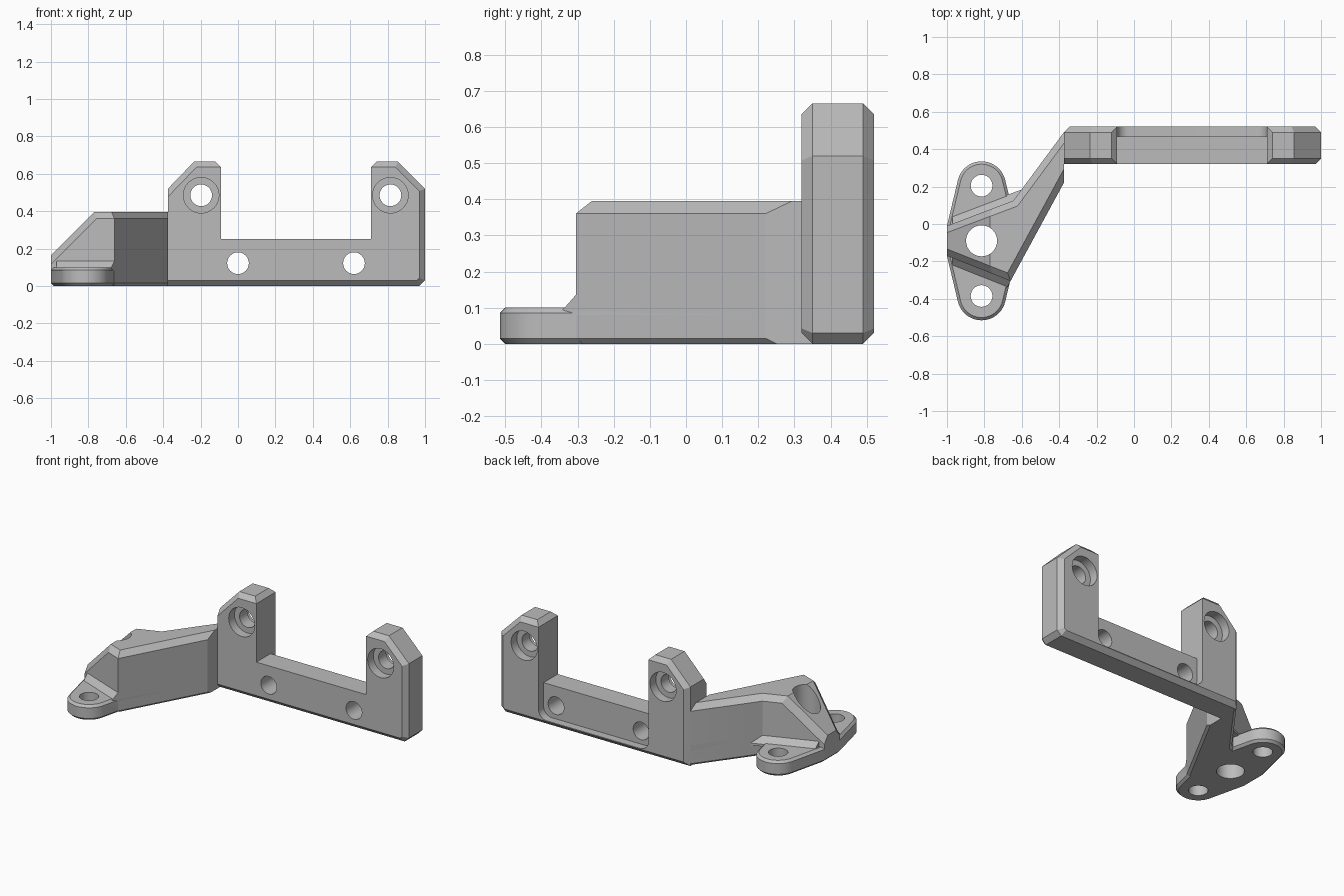
import bpy, bmesh
from math import sin, cos, radians
from mathutils import Vector

cube = bpy.data.objects.get("Cube")
if cube:
    bpy.data.objects.remove(cube)

grey = bpy.data.materials.new("plain grey")
grey.use_nodes = True
grey.diffuse_color = (0.5, 0.5, 0.5, 1)
grey.node_tree.nodes["Principled BSDF"].inputs["Base Color"].default_value = (0.5, 0.5, 0.5, 1)


def arc(cx, cy, r, start, end, n):
    angles = [radians(start + (end - start) * i / n) for i in range(n + 1)]
    return [(cx + r * cos(a), cy + r * sin(a)) for a in angles]


def inset(poly, dists):
    """Move each edge of a counter-clockwise outline inward by its own distance."""
    n = len(poly)
    if not isinstance(dists, list):
        dists = [dists] * n
    normals = []
    for i in range(n):
        e = (Vector(poly[(i + 1) % n]) - Vector(poly[i])).normalized()
        normals.append((-e.y, e.x))
    result = []
    for i, (x, y) in enumerate(poly):
        (ax, ay), (bx, by) = normals[i - 1], normals[i]
        da, db = dists[i - 1], dists[i]
        det = ax * by - ay * bx
        result.append((x + (da * by - db * ay) / det, y + (ax * db - bx * da) / det))
    return result


def loft(name, layers, axis="z"):
    """Solid through matching outlines stacked along an axis."""
    bm = bmesh.new()
    rings = []
    for poly, t in layers:
        rings.append([bm.verts.new((a, b, t) if axis == "z" else (a, t, b)) for a, b in poly])
    n = len(rings[0])
    for low, high in zip(rings, rings[1:]):
        for i in range(n):
            j = (i + 1) % n
            bm.faces.new((low[i], low[j], high[j], high[i]))
    bm.faces.new(rings[0])
    bm.faces.new(rings[-1])
    bmesh.ops.remove_doubles(bm, verts=bm.verts, dist=1e-5)
    bmesh.ops.recalc_face_normals(bm, faces=bm.faces)
    mesh = bpy.data.meshes.new(name)
    bm.to_mesh(mesh)
    bm.free()
    mesh.materials.append(grey)
    obj = bpy.data.objects.new(name, mesh)
    bpy.context.collection.objects.link(obj)
    return obj


def combine(target, tool, operation):
    mod = target.modifiers.new("combine", "BOOLEAN")
    mod.operation, mod.object, mod.solver = operation, tool, "EXACT"
    graph = bpy.context.evaluated_depsgraph_get()
    mesh = bpy.data.meshes.new_from_object(target.evaluated_get(graph))
    target.modifiers.clear()
    target.data = mesh
    bpy.data.objects.remove(tool)


def drill(target, a, b, r, start, end, axis):
    circle = arc(a, b, r, 0, 348.75, 31)
    combine(target, loft("drill", [(circle, start), (circle, end)], axis), "DIFFERENCE")


# U-shaped plate with two towers, chamfered on its outer edges
d = 0.03
plate = [(-0.375, 0), (0.97, 0), (1, 0.03), (1, 0.52), (0.855, 0.665), (0.74, 0.665),
         (0.71, 0.635), (0.71, 0.25), (-0.09, 0.25), (-0.09, 0.635), (-0.12, 0.665),
         (-0.235, 0.665), (-0.375, 0.52)]
front = [d] * 5 + [0] * 5 + [d, d, 0]
back = front[:-1] + [d]
mount = loft("mounting_bracket", [(inset(plate, front), 0.32), (plate, 0.35),
                                  (plate, 0.49), (inset(plate, back), 0.52)], "y")

# Shallow rounded recess behind the crossbar
recess = (arc(-0.03, 0.095, 0.06, 180, 270, 8) + arc(0.65, 0.095, 0.06, 270, 360, 8)
          + [(0.71, 0.4), (-0.09, 0.4)])
combine(mount, loft("recess", [(recess, 0.467), (recess, 0.6)], "y"), "DIFFERENCE")

# Angled arm with a sloping head
plan = [(-0.375, 0.22), (-0.375, 0.49), (-0.645, 0.125), (-1, -0.01),
        (-1, -0.17), (-0.66, -0.305)]
low = [0] + [0.015] * 5
arm = loft("arm", [(inset(plan, low), 0), (plan, 0.015), (plan, 0.395)])
bm = bmesh.new()
bm.from_mesh(arm.data)
cut = bmesh.ops.bisect_plane(bm, geom=bm.verts[:] + bm.edges[:] + bm.faces[:],
                             plane_co=(-1, 0, 0.165), plane_no=(-1, 0, 1), clear_outer=False)
gone = [v for v in bm.verts if v.co.z - v.co.x - 1.165 > 1e-4]
bmesh.ops.delete(bm, geom=gone, context="VERTS")
bmesh.ops.holes_fill(bm, edges=[e for e in bm.edges if e.is_boundary], sides=0)
bmesh.ops.recalc_face_normals(bm, faces=bm.faces)


def is_rim(edge):
    a, b = sorted((f.normal for f in edge.link_faces), key=lambda n: n.z)
    return b.z > 0.5 and abs(a.z) < 0.1 and abs(a.x) < 0.99


bmesh.ops.bevel(bm, geom=[e for e in bm.edges if is_rim(e)], offset=0.035,
                segments=1, affect="EDGES", profile=0.5)
bm.to_mesh(arm.data)
bm.free()

# Foot plate with two rounded ears, symmetric about the head
cx, cy, reach = -0.815, -0.09, 0.295
foot = ([(-0.63, cy + 0.08)] + arc(cx, cy + reach, 0.13, 13.5, 166.5, 20)
        + [(-1, cy + 0.08), (-1, cy - 0.08)]
        + arc(cx, cy - reach, 0.13, 193.5, 346.5, 20) + [(-0.63, cy - 0.08)])
small = inset(foot, 0.015)
foot_plate = loft("foot_plate", [(small, 0), (foot, 0.015), (foot, 0.085), (small, 0.1)])

# Sloped fillet between the head and the foot plate
wide = inset(plan, [0, 0, -0.04, 0.03, -0.04, 0])
narrow = inset(plan, [0, 0, 0, 0.03, 0, 0])
fillet = loft("fillet", [(wide, 0.08), (wide, 0.095), (narrow, 0.135)])

for part in (foot_plate, fillet):
    combine(arm, part, "UNION")
combine(mount, arm, "UNION")

# Screw holes: crossbar, counterbored towers, foot plate
for x in (0, 0.62):
    drill(mount, x, 0.122, 0.058, 0.2, 0.7, "y")
for x in (-0.197, 0.815):
    drill(mount, x, 0.485, 0.058, 0.2, 0.7, "y")
    drill(mount, x, 0.485, 0.095, 0.2, 0.38, "y")
    drill(mount, x, 0.485, 0.095, 0.46, 0.7, "y")
for y, r in ((cy, 0.083), (cy + reach, 0.058), (cy - reach, 0.058)):
    drill(mount, cx, y, r, -0.1, 0.6, "z")

bpy.ops.object.select_all(action="DESELECT")
mount.select_set(True)
bpy.context.view_layer.objects.active = mount
bpy.ops.object.shade_smooth_by_angle(angle=radians(25))
